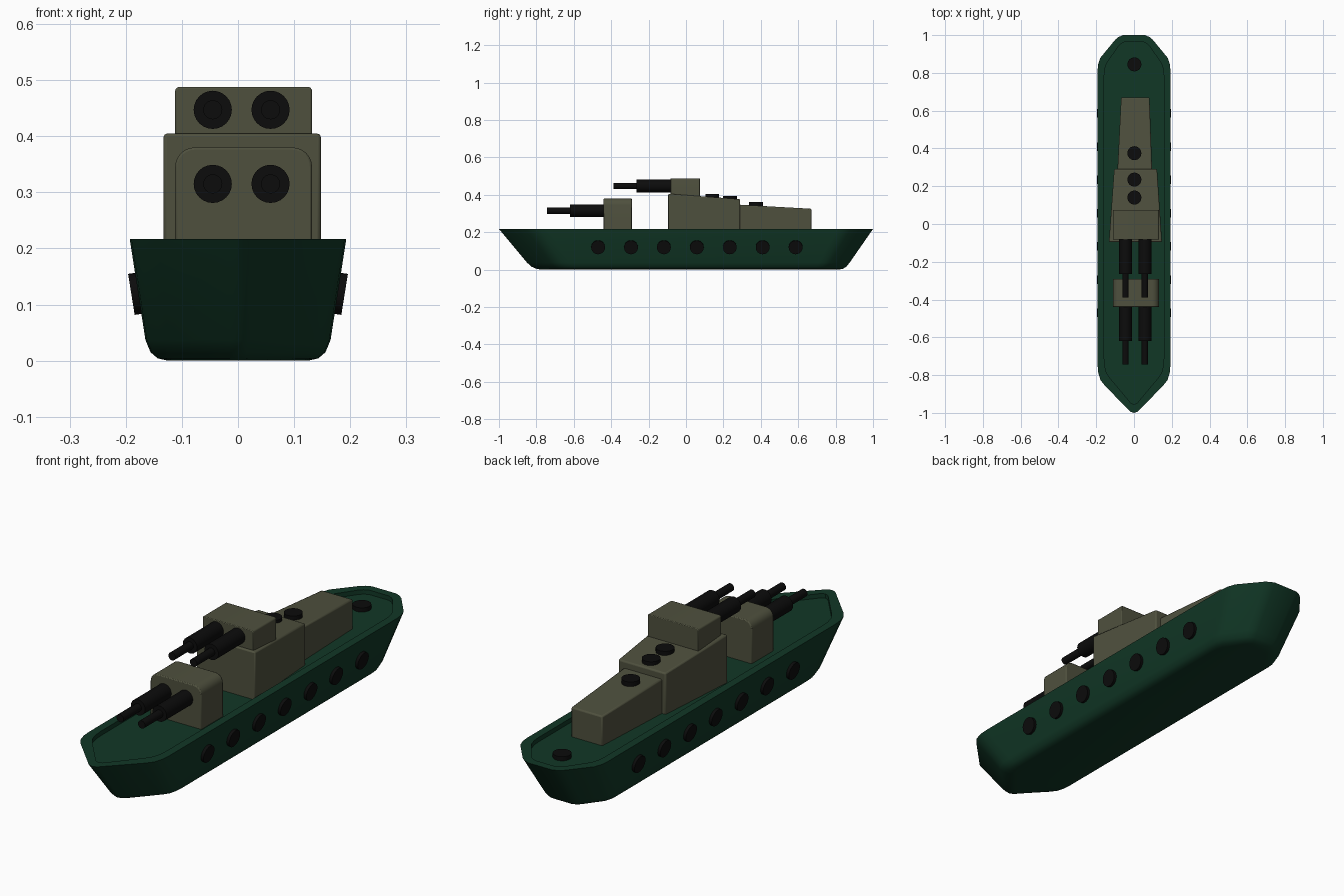
import bpy, bmesh, math
from mathutils import Matrix, Vector

if "Cube" in bpy.data.objects:
    bpy.data.objects.remove(bpy.data.objects["Cube"])


def material(name, rgb):
    m = bpy.data.materials.new(name)
    m.diffuse_color = (*rgb, 1)
    m.use_nodes = True
    m.node_tree.nodes["Principled BSDF"].inputs["Base Color"].default_value = m.diffuse_color
    return m


GREEN = material("dark_green", (0.0055, 0.038, 0.019))
OLIVE = material("olive", (0.078, 0.081, 0.048))
BLACK = material("black", (0.0035, 0.0035, 0.0035))


def finish(name, bm, mat, bevel=0, angle=30):
    bmesh.ops.recalc_face_normals(bm, faces=bm.faces)
    me = bpy.data.meshes.new(name)
    bm.to_mesh(me)
    bm.free()
    me.materials.append(mat)
    ob = bpy.data.objects.new(name, me)
    bpy.context.collection.objects.link(ob)
    if bevel:
        b = ob.modifiers.new("bevel", 'BEVEL')
        b.width, b.segments, b.limit_method = bevel, 2, 'ANGLE'
        b.angle_limit = math.radians(40)
    bpy.ops.object.select_all(action='DESELECT')
    bpy.context.view_layer.objects.active = ob
    ob.select_set(True)
    bpy.ops.object.shade_smooth_by_angle(angle=math.radians(angle))
    return ob


def loft(name, rings, mat, bevel=0, angle=30):
    bm = bmesh.new()
    loops = [[bm.verts.new(p) for p in r] for r in rings]
    n = len(loops[0])
    for a, b in zip(loops, loops[1:]):
        for i in range(n):
            j = (i + 1) % n
            bm.faces.new((a[i], a[j], b[j], b[i]))
    bm.faces.new(loops[0])
    bm.faces.new(loops[-1])
    return finish(name, bm, mat, bevel, angle)


def cylinder(name, start, end, r, sides=24):
    start, end = Vector(start), Vector(end)
    d = end - start
    mat = Matrix.Translation((start + end) / 2) @ d.to_track_quat('Z', 'Y').to_matrix().to_4x4()
    bm = bmesh.new()
    bmesh.ops.create_cone(bm, cap_ends=True, segments=sides, radius1=r, radius2=r,
                          depth=d.length, matrix=mat)
    return finish(name, bm, BLACK)


# Hull: one outline scaled through several heights, with a recessed deck
half = [(0.02, -0.993), (0.155, -0.855), (0.178, -0.825), (0.19, -0.785), (0.193, -0.74),
        (0.193, 0.81), (0.19, 0.845), (0.178, 0.88), (0.10, 0.975), (0.082, 0.99), (0.058, 1.0)]
outline = [(0, -1.0)] + half + [(-x, y) for x, y in reversed(half)]


def hull_ring(z, width, bow, stern):
    mid, length = (bow + stern) / 2, (stern - bow) / 2
    return [(x * width / 0.193, mid + y * length, z) for x, y in outline]


loft("hull", [hull_ring(*r) for r in (
    (0.0, 0.125, -0.775, 0.815), (0.004, 0.143, -0.80, 0.84), (0.015, 0.156, -0.825, 0.857),
    (0.037, 0.165, -0.85, 0.875), (0.217, 0.193, -1.0, 1.0),
    (0.217, 0.158, -0.955, 0.965), (0.198, 0.158, -0.955, 0.965))], GREEN)

# Portholes, tilted with the hull sides
for i in range(7):
    y = -0.47 + i * 0.176
    for s, side in ((1, "right"), (-1, "left")):
        cylinder(f"porthole_{side}_{i}", (s * 0.165, y, 0.122), (s * 0.19, y, 0.118), 0.037)


# Superstructure: tapering blocks with sloping roofs
def block(name, front, back, bevel=0.006):
    def ring(y, x0, x1, z):
        return [(x0, y, 0.19), (x1, y, 0.19), (x1, y, z), (x0, y, z)]
    return loft(name, [ring(*front), ring(*back)], OLIVE, bevel)


block("main_cabin", (-0.095, -0.133, 0.148, 0.405), (0.29, -0.105, 0.122, 0.376))
block("rear_cabin", (0.28, -0.088, 0.096, 0.347), (0.67, -0.068, 0.082, 0.325))


# Turrets: rounded boxes, each with a pair of stepped gun barrels
def turret(name, y0, y1, z0, z1, r, bevel):
    x0, x1 = -0.112, 0.132
    prof = [(x0, z0), (x1, z0)]
    for cx, a0 in ((x1 - r, 0), (x0 + r, 90)):
        for k in range(7):
            a = math.radians(a0 + 15 * k)
            prof.append((cx + r * math.cos(a), z1 - r + r * math.sin(a)))
    return loft(name, [[(x, y, z) for x, z in prof] for y in (y0, y1)], OLIVE, bevel)


turret("front_turret", -0.44, -0.29, 0.19, 0.38, 0.035, 0.004)
turret("upper_turret", -0.083, 0.075, 0.39, 0.488, 0.008, 0.003)
for name, y, z in (("front", -0.43, 0.315), ("upper", -0.075, 0.447)):
    for x, side in ((-0.045, "left"), (0.058, "right")):
        cylinder(f"{name}_barrel_sleeve_{side}", (x, y, z), (x, y - 0.19, z), 0.034)
        cylinder(f"{name}_barrel_{side}", (x, y - 0.18, z), (x, y - 0.313, z), 0.017)

# Round hatches on the roofs and stern deck
for i, (y, top) in enumerate(((0.14, 0.403), (0.235, 0.394), (0.375, 0.36), (0.845, 0.216))):
    cylinder(f"hatch_{i}", (0.002, y, top - 0.03), (0.002, y, top), 0.037)
